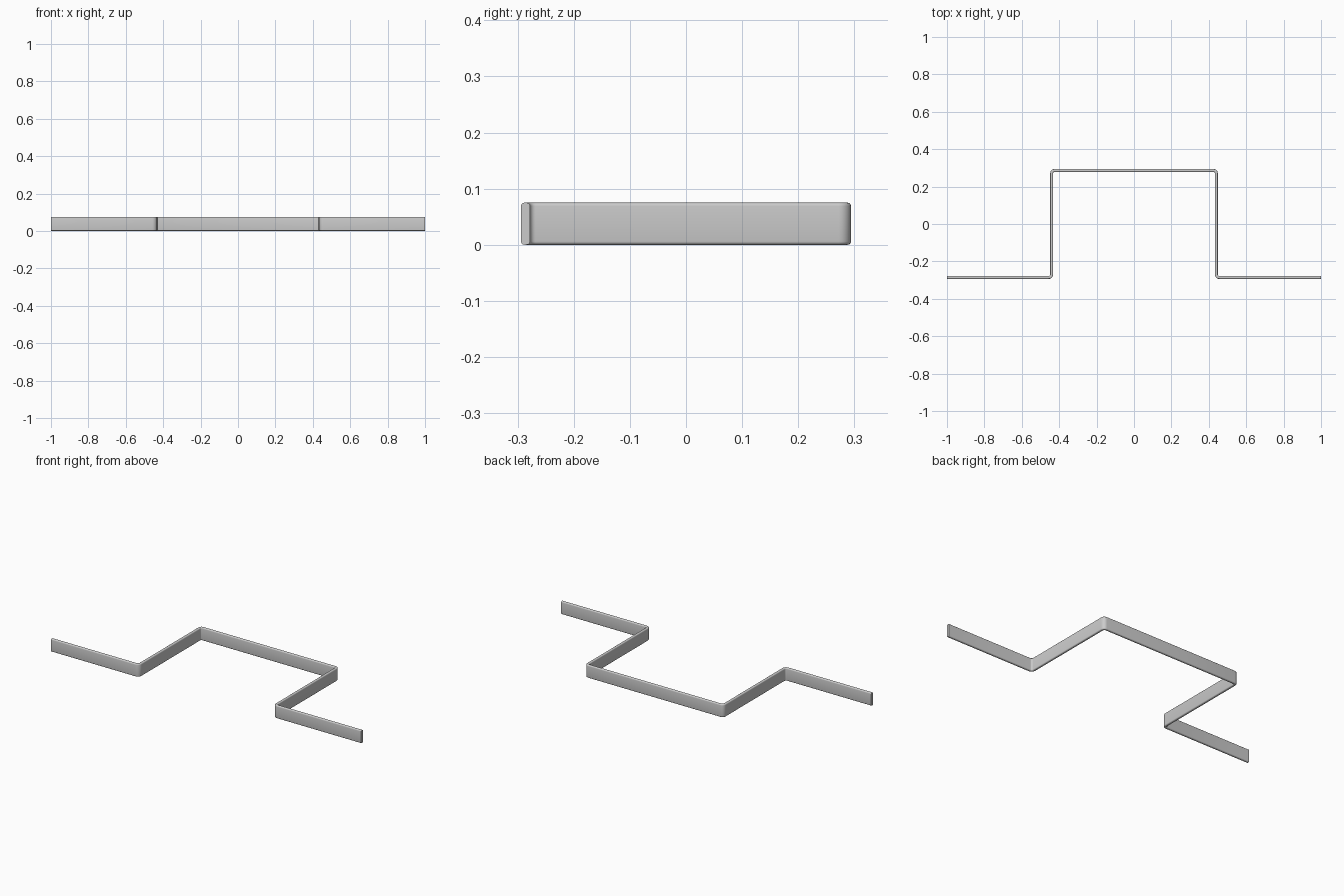
import bpy, bmesh, math
from mathutils import Vector

if "Cube" in bpy.data.objects:
    bpy.data.objects.remove(bpy.data.objects["Cube"])

T, H, R = 0.016, 0.075, 0.006      # strip thickness, height, edge rounding
WX, Y = 0.440, 0.286               # wall and flange/bridge centre lines


def rounded_path(pts, radii, steps=6):
    """Polyline with right-angle corners replaced by arcs; returns (point, tangent)."""
    pts = [Vector(p) for p in pts]
    out = [(pts[0], (pts[1] - pts[0]).normalized())]
    for i in range(1, len(pts) - 1):
        a = (pts[i] - pts[i - 1]).normalized()
        b = (pts[i + 1] - pts[i]).normalized()
        r = radii[i - 1]
        c = pts[i] - a * r + b * r
        for s in range(steps + 1):
            t = math.pi / 2 * s / steps
            out.append((c + r * (a * math.sin(t) - b * math.cos(t)),
                        a * math.cos(t) + b * math.sin(t)))
    out.append((pts[-1], (pts[-1] - pts[-2]).normalized()))
    return out


# Rounded rectangular cross-section (sideways, up)
section = []
for k, (sx, sz) in enumerate([(1, 1), (-1, 1), (-1, -1), (1, -1)]):
    for s in range(5):
        t = math.pi / 2 * (k + s / 4)
        section.append((sx * (T / 2 - R) + R * math.cos(t),
                        H / 2 + sz * (H / 2 - R) + R * math.sin(t)))

# Hat-shaped path: flange, wall, bridge, wall, flange
path = rounded_path([(-1, -Y), (-WX, -Y), (-WX, Y), (WX, Y), (WX, -Y), (1, -Y)],
                    [0.018, 0.014, 0.014, 0.018])

# Sweep the section along the path
bm = bmesh.new()
rings = []
for p, d in path:
    n = Vector((-d.y, d.x))
    rings.append([bm.verts.new((p.x + n.x * u, p.y + n.y * u, z)) for u, z in section])
m = len(section)
for a, b in zip(rings, rings[1:]):
    for j in range(m):
        k = (j + 1) % m
        bm.faces.new((a[j], a[k], b[k], b[j]))
bm.faces.new(rings[0])
bm.faces.new(rings[-1])
bmesh.ops.recalc_face_normals(bm, faces=bm.faces)
mesh = bpy.data.meshes.new("bent_strip")
bm.to_mesh(mesh)
bm.free()
strip = bpy.data.objects.new("bent_strip", mesh)
bpy.context.collection.objects.link(strip)
bpy.context.view_layer.objects.active = strip
strip.select_set(True)
bpy.ops.object.shade_smooth_by_angle(angle=math.radians(35))
